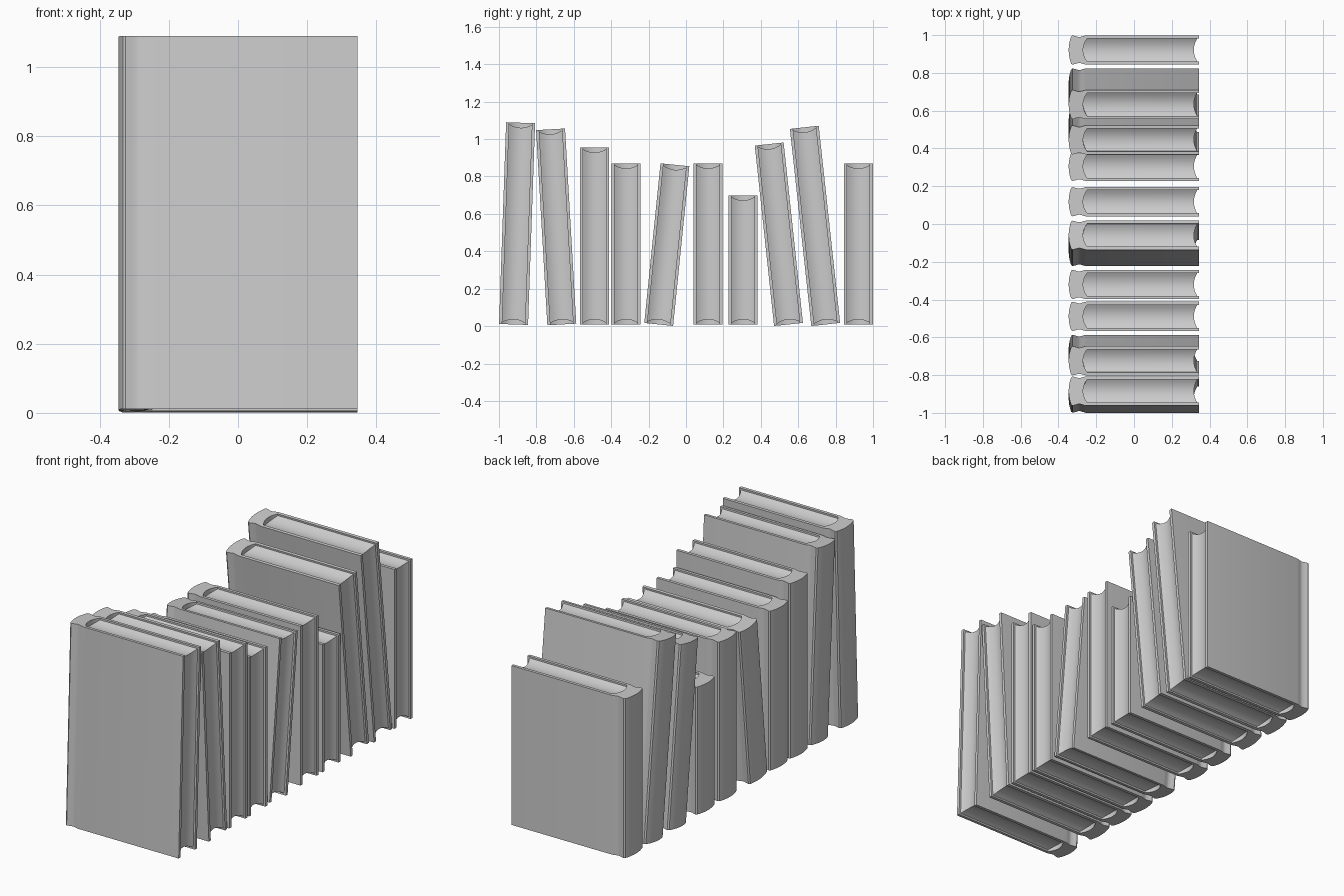
import bpy, bmesh, math

if "Cube" in bpy.data.objects:
    bpy.data.objects.remove(bpy.data.objects["Cube"])

HALF = 0.0775       # half thickness of a book
INNER = 0.061       # half thickness of the page block
BASE = 0.009        # height of the pivot under each book


def finish(bm, name, y, angle):
    bmesh.ops.recalc_face_normals(bm, faces=bm.faces)
    me = bpy.data.meshes.new(name)
    bm.to_mesh(me)
    bm.free()
    ob = bpy.data.objects.new(name, me)
    bpy.context.collection.objects.link(ob)
    ob.location = (0, y, BASE)
    ob.rotation_euler = (math.radians(angle), 0, 0)
    bpy.ops.object.select_all(action='DESELECT')
    ob.select_set(True)
    bpy.context.view_layer.objects.active = ob
    bpy.ops.object.shade_smooth_by_angle(angle=math.radians(30))
    return ob


def cover_profile():
    # upper half of the C-shaped cover: inner spine, inner board, outer board, hinge, spine
    inner = [(-0.270 + 0.022 * t * t, INNER * t) for t in (0.33, 0.6, 0.85, 1.0)]
    board = [(0.345, INNER), (0.345, HALF), (-0.255, HALF)]
    hinge = [(-0.27, 0.0735), (-0.285, 0.069), (-0.295, 0.069), (-0.31, 0.0735), (-0.325, HALF)]
    spine = [(-0.346 + 0.015 * t * t, HALF * t) for t in (0.93, 0.75, 0.5, 0.25)]
    half = inner + board + hinge + spine
    return [(-0.270, 0)] + half + [(-0.346, 0)] + [(x, -y) for x, y in reversed(half)]


def make_cover(name, h, y, angle):
    bm = bmesh.new()
    face = bm.faces.new([bm.verts.new((px, py, 0)) for px, py in cover_profile()])
    out = bmesh.ops.extrude_face_region(bm, geom=[face], use_keep_orig=True)
    verts = [v for v in out['geom'] if isinstance(v, bmesh.types.BMVert)]
    bmesh.ops.translate(bm, verts=verts, vec=(0, 0, h))
    return finish(bm, name, y, angle)


def make_pages(name, h, y, angle, steps=12):
    # stack of page outlines, hollowed on the three open edges
    bm = bmesh.new()
    rings = []
    for i in range(steps + 1):
        t = 2 * i / steps - 1
        dip = 0.018 * (1 - t * t)
        x0, x1 = -0.275, 0.335 - dip
        z0, z1 = 0.009 + dip, h - 0.009 - dip
        rings.append([bm.verts.new((x, INNER * t * 1.005, z))
                      for x, z in ((x0, z0), (x1, z0), (x1, z1), (x0, z1))])
    for a, b in zip(rings, rings[1:]):
        for k in range(4):
            n = (k + 1) % 4
            bm.faces.new((a[k], a[n], b[n], b[k]))
    bm.faces.new(rings[0])
    bm.faces.new(rings[-1])
    return finish(bm, name, y, angle)


# base position along the row, book height, lean in degrees
books = [
    (-0.922, 1.079, -2.0), (-0.664, 1.045, 3.3), (-0.489, 0.946, 0),
    (-0.320, 0.861, 0), (-0.146, 0.858, -5.8), (0.118, 0.861, 0),
    (0.305, 0.690, 0), (0.548, 0.970, 6.1), (0.747, 1.060, 6.2),
    (0.921, 0.861, 0),
]
for i, (y, h, angle) in enumerate(books, 1):
    make_cover(f"book_cover_{i}", h, y, angle)
    make_pages(f"book_pages_{i}", h, y, angle)
